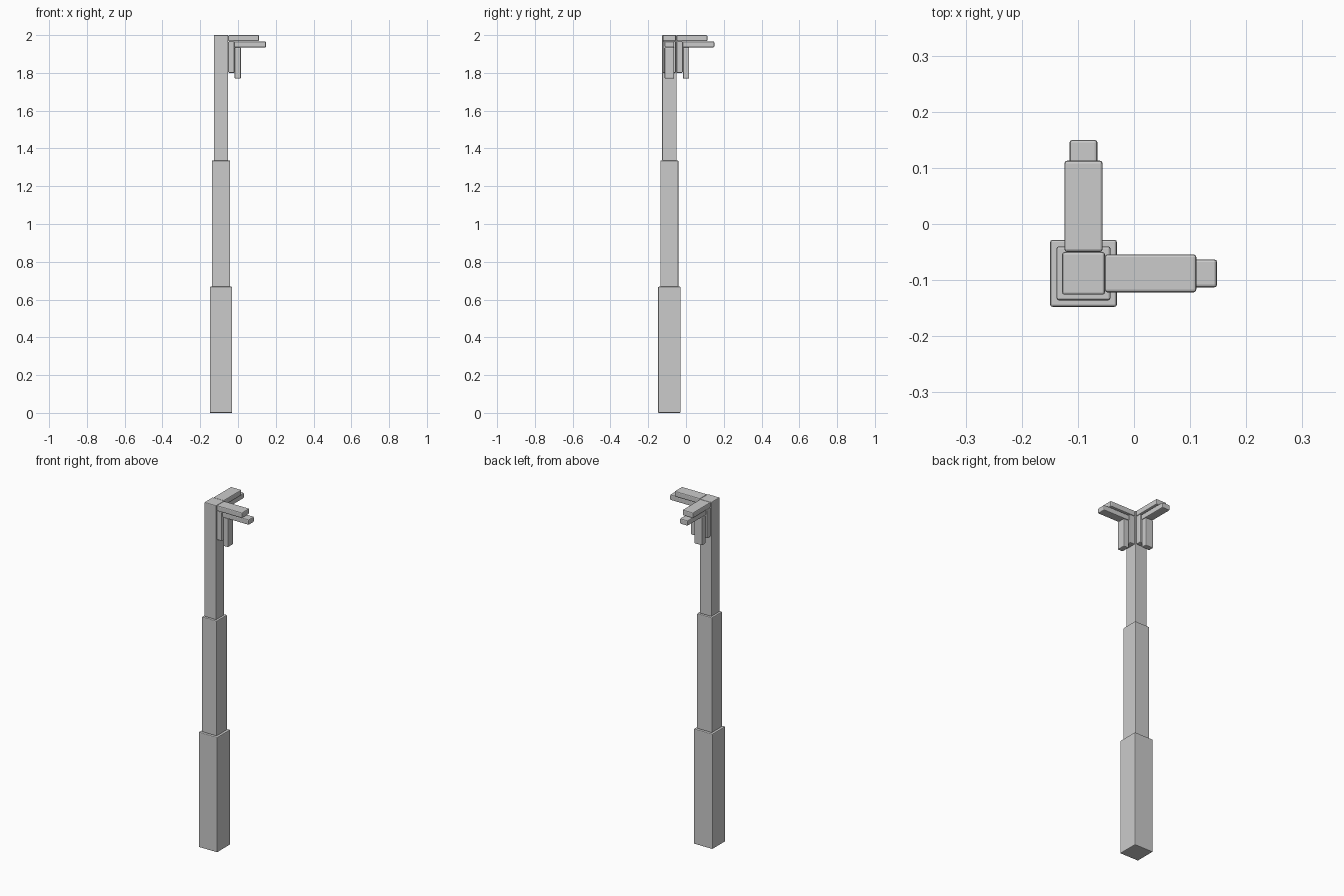
import bpy
import bmesh
from mathutils import Vector

cube = bpy.data.objects.get("Cube")
if cube:
    bpy.data.objects.remove(cube, do_unlink=True)

grey = bpy.data.materials.new("plain_grey")
grey.use_nodes = True
tone = (0.6, 0.6, 0.6, 1)
grey.diffuse_color = tone
grey.node_tree.nodes["Principled BSDF"].inputs["Base Color"].default_value = tone

AXIS = Vector((-0.09, -0.088, 0))  # centre line of the post


def box(name, low, high, bevel):
    """Bevelled box between two corners given relative to the post's axis."""
    low, high = Vector(low), Vector(high)
    size = high - low
    mesh = bpy.data.meshes.new(name)
    bm = bmesh.new()
    bmesh.ops.create_cube(bm, size=1)
    bmesh.ops.scale(bm, vec=size, verts=bm.verts)
    bm.to_mesh(mesh)
    bm.free()
    mesh.materials.append(grey)
    obj = bpy.data.objects.new(name, mesh)
    obj.location = AXIS + (low + high) / 2
    bpy.context.collection.objects.link(obj)
    mod = obj.modifiers.new("soft_edges", "BEVEL")
    mod.width = bevel
    mod.segments = 2
    return obj


# Three stacked post sections, narrowing upward
sections = [("lower_post", 0.0595, 0, 0.668),
            ("middle_post", 0.048, 0.668, 1.336),
            ("upper_post", 0.038, 1.336, 2)]
for name, half, bottom, top in sections:
    box(name, (-half, -half, bottom), (half, half, top), 0.004)

# Bracket pieces: name, near, far, half width, bottom, top
pieces = [("top_arm", 0.038, 0.201, 0.034, 1.968, 2),
          ("under_arm", 0.038, 0.238, 0.025, 1.935, 1.966),
          ("inner_brace", 0.038, 0.071, 0.034, 1.80, 1.968),
          ("outer_brace", 0.072, 0.105, 0.025, 1.77, 1.935)]
for name, near, far, half, bottom, top in pieces:
    box("left_" + name, (near, -half, bottom), (far, half, top), 0.005)
    box("back_" + name, (-half, near, bottom), (half, far, top), 0.005)
